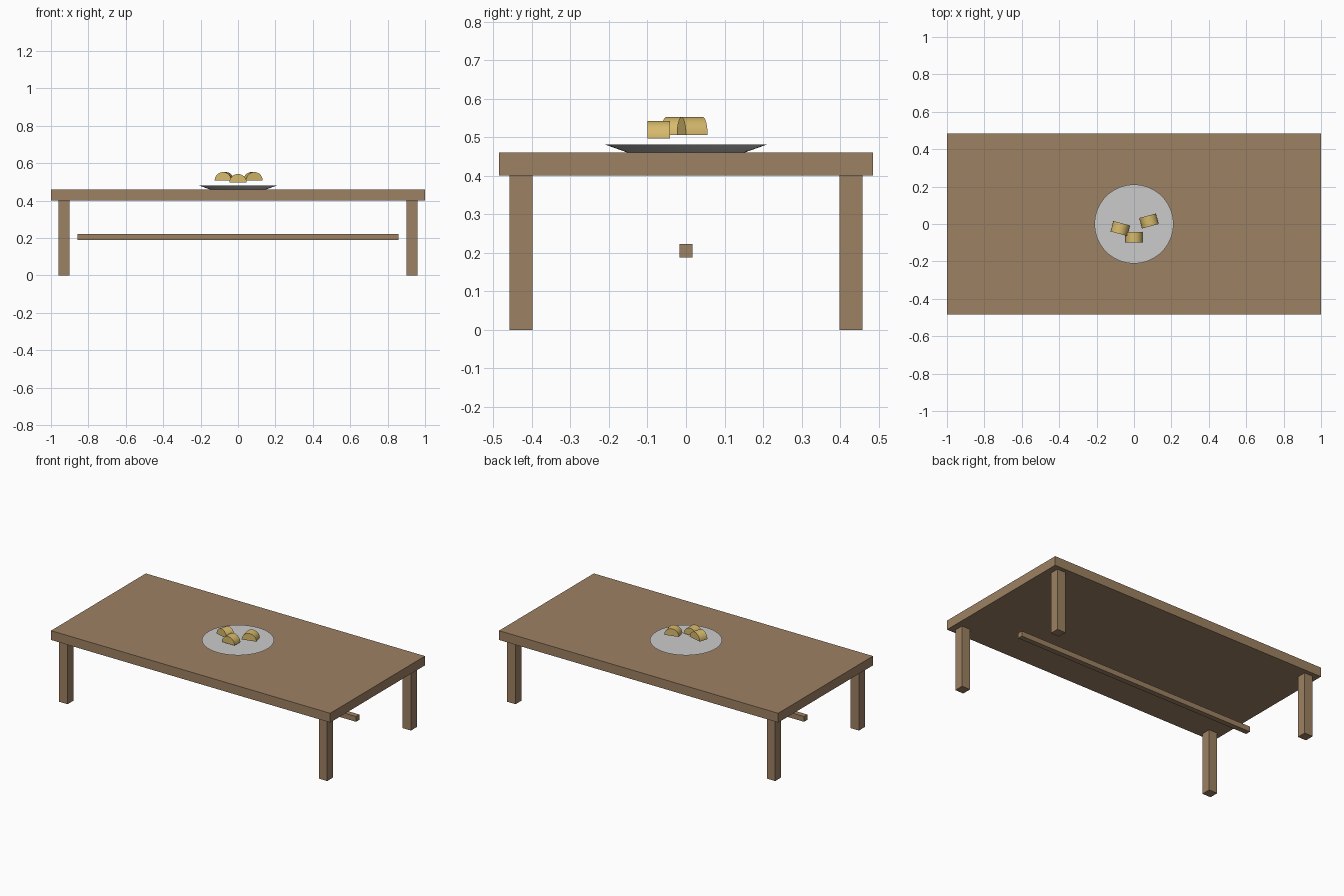
import bpy, bmesh, math

if "Cube" in bpy.data.objects:
    bpy.data.objects.remove(bpy.data.objects["Cube"])


def material(name, rgb):
    m = bpy.data.materials.new(name)
    m.diffuse_color = (*rgb, 1)
    m.use_nodes = True
    m.node_tree.nodes["Principled BSDF"].inputs["Base Color"].default_value = m.diffuse_color
    return m


wood = material("wood", (0.34, 0.22, 0.125))
china = material("china", (0.78, 0.78, 0.77))
crust = material("crust", (0.68, 0.49, 0.15))


def box(name, center, size):
    bpy.ops.mesh.primitive_cube_add(size=1, location=center)
    ob = bpy.context.object
    ob.name = name
    ob.scale = size
    bpy.ops.object.transform_apply(location=False, rotation=False, scale=True)
    ob.data.materials.append(wood)
    return ob


# Table: top, four legs and the long centre stretcher
box("table_top", (0, 0, 0.43), (2, 0.97, 0.06))
for sx, side in ((-1, "left"), (1, "right")):
    for sy, end in ((-1, "front"), (1, "back")):
        box(f"{end}_{side}_leg", (sx * 0.93, sy * 0.428, 0.2), (0.06, 0.06, 0.4))
box("stretcher", (0, 0, 0.205), (1.716, 0.034, 0.034))

# Plate: shallow flaring disc
bpy.ops.mesh.primitive_cone_add(vertices=64, radius1=0.152, radius2=0.211,
                                depth=0.021, location=(0, 0, 0.4705))
plate = bpy.context.object
plate.name = "plate"
plate.data.materials.append(china)
bpy.ops.object.shade_smooth_by_angle(angle=math.radians(30))


# Food pieces: half-round slabs hovering over the plate
def half_round(name, location, turn, radius=0.046, length=0.058, steps=20):
    bm = bmesh.new()
    arc = [bm.verts.new((radius * math.cos(math.pi * i / steps), -length / 2,
                         radius * math.sin(math.pi * i / steps)))
           for i in range(steps + 1)]
    face = bm.faces.new(arc)
    out = bmesh.ops.extrude_face_region(bm, geom=[face], use_keep_orig=True)
    moved = [g for g in out["geom"] if isinstance(g, bmesh.types.BMVert)]
    bmesh.ops.translate(bm, verts=moved, vec=(0, length, 0))
    bmesh.ops.recalc_face_normals(bm, faces=bm.faces)
    mesh = bpy.data.meshes.new(name)
    bm.to_mesh(mesh)
    bm.free()
    ob = bpy.data.objects.new(name, mesh)
    bpy.context.collection.objects.link(ob)
    ob.location = location
    ob.rotation_euler.z = math.radians(turn)
    mesh.materials.append(crust)
    bpy.ops.object.select_all(action="DESELECT")
    ob.select_set(True)
    bpy.context.view_layer.objects.active = ob
    bpy.ops.object.shade_smooth_by_angle(angle=math.radians(30))


half_round("left_bun", (-0.073, -0.024, 0.506), -15)
half_round("middle_bun", (0, -0.071, 0.496), 0)
half_round("right_bun", (0.08, 0.016, 0.506), 15)
